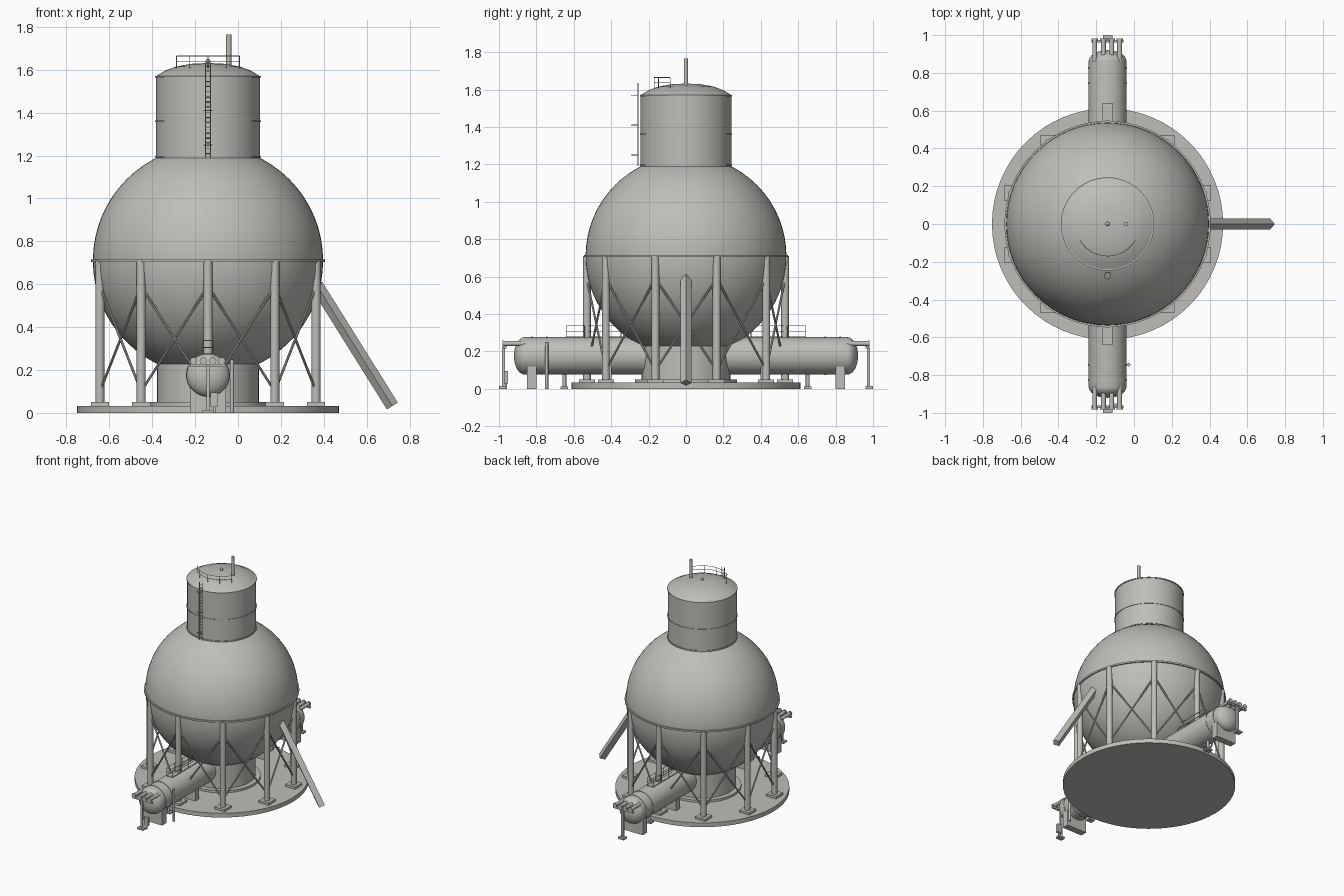
import bpy, bmesh, math
from mathutils import Vector, Matrix

if "Cube" in bpy.data.objects:
    bpy.data.objects.remove(bpy.data.objects["Cube"])

CX = -0.14          # tower axis
CZ, SR = 0.71, 0.537  # sphere centre height and radius
LEG_R = 0.53

steel = bpy.data.materials.new("grey_steel")
steel.use_nodes = True
colour = (0.52, 0.51, 0.48, 1)
steel.diffuse_color = colour
steel.node_tree.nodes["Principled BSDF"].inputs["Base Color"].default_value = colour


def finish(name, bm, smooth=True):
    mesh = bpy.data.meshes.new(name)
    bmesh.ops.recalc_face_normals(bm, faces=bm.faces)
    bm.to_mesh(mesh)
    bm.free()
    mesh.materials.append(steel)
    obj = bpy.data.objects.new(name, mesh)
    bpy.context.collection.objects.link(obj)
    if smooth:
        bpy.ops.object.select_all(action="DESELECT")
        obj.select_set(True)
        bpy.context.view_layer.objects.active = obj
        bpy.ops.object.shade_smooth_by_angle(angle=math.radians(35))
    return obj


def add_rod(bm, a, b, r, sides=12):
    a, b = Vector(a), Vector(b)
    d = b - a
    m = Matrix.Translation((a + b) / 2) @ d.to_track_quat("Z", "Y").to_matrix().to_4x4()
    bmesh.ops.create_cone(bm, cap_ends=True, segments=sides, radius1=r, radius2=r,
                          depth=d.length, matrix=m)


def add_box(bm, centre, size):
    m = Matrix.Translation(centre) @ Matrix.Diagonal((*size, 1))
    bmesh.ops.create_cube(bm, size=1, matrix=m)


def add_path(bm, points, r, sides=6):
    for a, b in zip(points, points[1:]):
        add_rod(bm, a, b, r, sides)


def lathe(name, profile, matrix=None, steps=64):
    """Spin (radius, height) points about z, then place the result."""
    bm = bmesh.new()
    verts = [bm.verts.new((r, 0, z)) for r, z in profile]
    edges = [bm.edges.new(pair) for pair in zip(verts, verts[1:])]
    bmesh.ops.spin(bm, geom=verts + edges, axis=(0, 0, 1), cent=(0, 0, 0),
                   steps=steps, angle=math.tau)
    bmesh.ops.remove_doubles(bm, verts=bm.verts, dist=1e-4)
    bm.transform(matrix or Matrix.Translation((CX, 0, 0)))
    return finish(name, bm)


def disc(name, r, z0, z1):
    return lathe(name, [(0, z0), (r, z0), (r, z1), (0, z1)])


def polar(r, angle, z):
    return (CX + r * math.cos(angle), r * math.sin(angle), z)


# Foundation and central skirt
disc("base_slab", 0.612, 0, 0.033)
disc("skirt_footing", 0.274, 0.033, 0.05)
disc("central_skirt", 0.237, 0.033, 0.26)

# Spherical vessel with its girdle
bm = bmesh.new()
bmesh.ops.create_uvsphere(bm, u_segments=64, v_segments=32, radius=SR,
                          matrix=Matrix.Translation((CX, 0, CZ)))
finish("sphere_vessel", bm)
disc("sphere_girdle", 0.546, CZ - 0.006, CZ + 0.006)

# Upper drum with shallow domed roof and bands
lathe("upper_drum", [(0.243, 1.15), (0.243, 1.57), (0.2, 1.596), (0.15, 1.615),
                     (0.08, 1.628), (0, 1.632)])
for i, z in enumerate((1.195, 1.36, 1.568)):
    disc(f"drum_band_{i}", 0.247, z - 0.004, z + 0.004)

# Roof fittings
bm = bmesh.new()
add_rod(bm, (CX + 0.097, 0, 1.6), (CX + 0.097, 0, 1.766), 0.012, 16)
finish("vent_pipe", bm)
bm = bmesh.new()
bmesh.ops.create_uvsphere(bm, u_segments=16, v_segments=8, radius=0.011,
                          matrix=Matrix.Translation((CX, 0, 1.641)))
finish("roof_knob", bm)

bm = bmesh.new()
arc = [math.radians(-150 + 10 * i) for i in range(13)]
for z in (1.638, 1.664):
    add_path(bm, [polar(0.17, a, z) for a in arc], 0.0018)
for a in arc[::3]:
    add_rod(bm, polar(0.17, a, 1.605), polar(0.17, a, 1.664), 0.0018, 6)
finish("roof_railing", bm)

# Ladder with safety hoops
bm = bmesh.new()
for side in (-1, 1):
    add_rod(bm, (CX + side * 0.012, -0.256, 1.19), (CX + side * 0.012, -0.256, 1.635), 0.003, 6)
for i in range(18):
    z = 1.21 + i * 0.024
    add_rod(bm, (CX - 0.012, -0.256, z), (CX + 0.012, -0.256, z), 0.002, 6)
for z in (1.25, 1.41, 1.57):
    hoop = [(CX + 0.018 * math.cos(t), -0.274 + 0.018 * math.sin(t), z)
            for t in (math.tau * k / 16 for k in range(17))]
    add_path(bm, hoop, 0.0018)
finish("ladder", bm)

# Ten legs on square pads, cross braced
angles = [-math.pi / 2 + math.tau * i / 10 for i in range(10)]
legs, pads, braces = bmesh.new(), bmesh.new(), bmesh.new()
for a, b in zip(angles, angles[1:] + angles[:1]):
    add_rod(legs, polar(LEG_R, a, 0.05), polar(LEG_R, a, CZ), 0.021, 20)
    add_box(pads, polar(LEG_R, a, 0.041), (0.085, 0.085, 0.018))
    add_rod(braces, polar(LEG_R, a, 0.1), polar(LEG_R, b, 0.59), 0.006, 8)
    add_rod(braces, polar(LEG_R, b, 0.1), polar(LEG_R, a, 0.59), 0.006, 8)
finish("support_legs", legs)
finish("leg_pads", pads, False)
finish("cross_braces", braces)

# Four-sided slanted chute
bm = bmesh.new()
add_rod(bm, (0.72, 0, 0.032), (0.367, 0, 0.596), 0.03, 4)
finish("slanted_chute", bm, False)

# Horizontal tanks with supports, walkways and end pipework
TZ, TR = 0.176, 0.1
for label, s in (("front", -1), ("back", 1)):
    place = Matrix.Translation((CX, 0, TZ)) @ Matrix.Rotation(-s * math.pi / 2, 4, "X")
    dome = [(TR * math.cos(t), 0.862 + 0.058 * math.sin(t))
            for t in (math.pi / 2 * k / 8 for k in range(9))]
    lathe(f"{label}_tank", [(0, 0.2), (TR, 0.2)] + dome, place, 48)
    for i, y in enumerate((0.825, 0.745)):
        lathe(f"{label}_tank_band_{i}", [(TR - 0.01, y - 0.004), (TR + 0.003, y - 0.004),
              (TR + 0.003, y + 0.004), (TR - 0.01, y + 0.004)], place, 48)

    bm = bmesh.new()
    add_box(bm, (CX, s * 0.825, 0.06), (0.17, 0.052, 0.12))
    add_box(bm, (CX, s * 0.42, 0.07), (0.17, 0.045, 0.1))
    finish(f"{label}_saddles", bm, False)

    bm = bmesh.new()
    add_rod(bm, (CX, s * 0.65, 0), (CX, s * 0.65, 0.1), 0.01)
    add_box(bm, (CX, s * 0.65, 0.006), (0.05, 0.04, 0.012))
    finish(f"{label}_prop", bm)

    # Walkway railing
    bm = bmesh.new()
    for x in (CX - 0.025, CX + 0.025):
        for z in (0.305, 0.337):
            add_rod(bm, (x, s * 0.25, z), (x, s * 0.64, z), 0.0018, 6)
        for k in range(5):
            y = s * (0.25 + 0.0975 * k)
            add_rod(bm, (x, y, 0.26), (x, y, 0.337), 0.0018, 6)
    for z in (0.305, 0.337):
        add_rod(bm, (CX - 0.025, s * 0.64, z), (CX + 0.025, s * 0.64, z), 0.0018, 6)
    add_box(bm, (CX, s * 0.445, 0.276), (0.05, 0.39, 0.006))
    finish(f"{label}_walkway", bm)

    # Pipes resting on a T-shaped stand
    bm = bmesh.new()
    for dx in (-0.068, -0.022, 0.022, 0.064):
        add_rod(bm, (CX + dx, s * 0.86, 0.242), (CX + dx, s * 0.978, 0.242), 0.013, 16)
        add_rod(bm, (CX + dx, s * 0.972, 0.242), (CX + dx, s * 0.982, 0.242), 0.017, 16)
    finish(f"{label}_end_pipes", bm)
    bm = bmesh.new()
    add_box(bm, (CX, s * 0.968, 0.222), (0.17, 0.014, 0.014))
    add_box(bm, (CX, s * 0.975, 0.11), (0.016, 0.016, 0.22))
    add_box(bm, (CX, s * 0.98, 0.007), (0.05, 0.04, 0.014))
    finish(f"{label}_pipe_stand", bm, False)

# Service post and small control box beside the front tank
bm = bmesh.new()
add_rod(bm, (CX + 0.112, -0.745, 0), (CX + 0.112, -0.745, 0.25), 0.009)
finish("service_post", bm)
bm = bmesh.new()
add_box(bm, (CX + 0.03, -0.962, 0.062), (0.035, 0.022, 0.065))
add_box(bm, (CX + 0.03, -0.962, 0.015), (0.01, 0.01, 0.03))
finish("control_box", bm, False)
